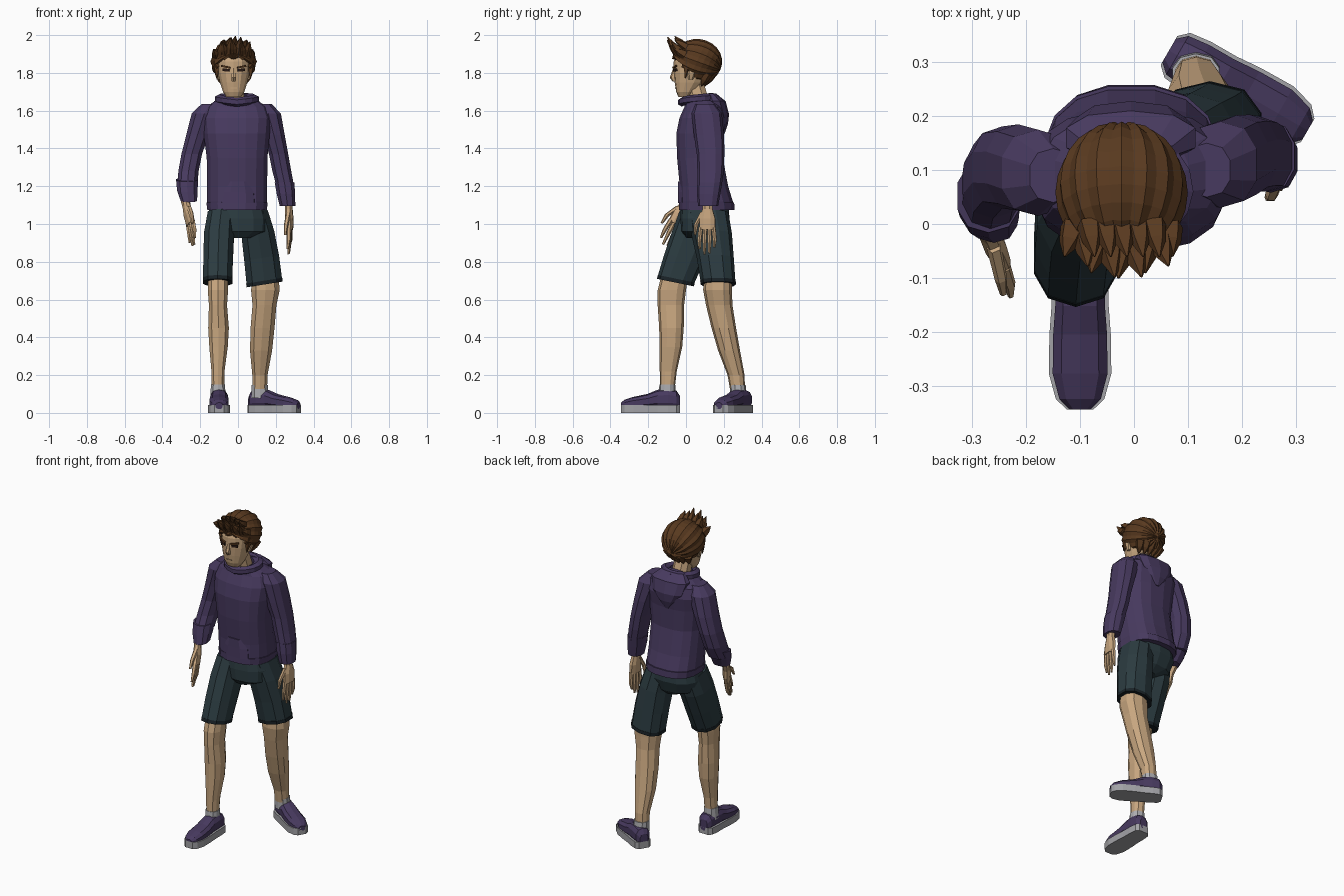
import bpy, bmesh, math
from mathutils import Vector, Matrix


def mat(name, r, g, b):
    m = bpy.data.materials.new(name)
    m.diffuse_color = (r, g, b, 1)
    return m


PURPLE = mat("purple cloth", .064, .042, .115)
TEAL = mat("dark teal cloth", .025, .045, .053)
HEM = mat("dark hem", .010, .016, .020)
SKIN = mat("skin", .58, .385, .215)
HAIR = mat("brown hair", .10, .042, .014)
DARK = mat("dark eyes", .022, .010, .007)
GREY = mat("grey rubber", .36, .36, .38)
SOCK = mat("light grey sock", .42, .42, .44)
X, Y, Z = Vector((1, 0, 0)), Vector((0, 1, 0)), Vector((0, 0, 1))


def finish(name, bm, material):
    bmesh.ops.recalc_face_normals(bm, faces=bm.faces)
    me = bpy.data.meshes.new(name)
    bm.to_mesh(me)
    bm.free()
    me.materials.append(material)
    ob = bpy.data.objects.new(name, me)
    bpy.context.collection.objects.link(ob)
    return ob


def loft(name, rings, material, n=10, power=.85, closed=False):
    """Skin a row of (centre, half-axis, half-axis) cross-sections."""
    bm = bmesh.new()
    rows = []
    for c, u, v in rings:
        row = []
        for i in range(n):
            a = 2 * math.pi * (i + .5) / n
            ca, sa = math.cos(a), math.sin(a)
            row.append(bm.verts.new(Vector(c)
                       + u * math.copysign(abs(ca) ** power, ca)
                       + v * math.copysign(abs(sa) ** power, sa)))
        rows.append(row)
    pairs = list(zip(rows, rows[1:]))
    if closed:
        pairs.append((rows[-1], rows[0]))
    else:
        bm.faces.new(rows[0])
        bm.faces.new(rows[-1])
    for p, q in pairs:
        for i in range(n):
            j = (i + 1) % n
            bm.faces.new((p[i], p[j], q[j], q[i]))
    return finish(name, bm, material)


def tube(name, rows, material, n=10, power=.85, tx=0, ty=0):
    """Level rings (x, y, z, rx, ry), optionally tilted."""
    return loft(name, [(Vector(r[:3]), X * r[3] + Z * tx, Y * r[4] + Z * ty) for r in rows],
                material, n, power)


def spike(name, a, b, r, material, n=5):
    a, b = Vector(a), Vector(b)
    d = (b - a).normalized()
    u = d.cross(X if abs(d.x) < .8 else Y).normalized()
    v = d.cross(u)
    mid = a.lerp(b, .5)
    return loft(name, [(a, u * r, v * r), (mid, u * r * .75, v * r * .75),
                       (b, u * r * .08, v * r * .08)], material, n)


def plate(name, loc, size, yaw, material, roll=0):
    bm = bmesh.new()
    bmesh.ops.create_cube(bm, size=1, matrix=Matrix.Translation(loc) @ Matrix.Rotation(yaw, 4, 'Z')
                          @ Matrix.Rotation(roll, 4, 'Y') @ Matrix.Diagonal((*size, 1)))
    return finish(name, bm, material)


# Hoodie body, hem band and front pocket
tube("hoodie_body", [(-.005, .11, 1.085, .155, .145), (-.005, .107, 1.12, .162, .143),
                     (-.005, .095, 1.20, .162, .13), (-.005, .074, 1.35, .163, .123),
                     (-.007, .074, 1.48, .178, .127), (-.007, .088, 1.56, .185, .125),
                     (-.007, .095, 1.62, .165, .105), (-.007, .085, 1.655, .11, .09)],
     PURPLE, 16, .8)
tube("hoodie_hem", [(-.005, .11, 1.075, .16, .15), (-.005, .109, 1.115, .165, .148)], PURPLE, 16, .8)
tube("hoodie_pocket", [(0, .06, 1.11, .11, .105), (0, .06, 1.17, .105, .104),
                       (0, .055, 1.225, .08, .099)], PURPLE, 12, .7)

# Hood: rolled collar round the neck and folded pouch on the back
collar = []
for i in range(16):
    a = 2 * math.pi * i / 16
    out = Vector((math.cos(a), math.sin(a), 0))
    back = math.sin(a) * .5 + .5
    c = Vector((-.006 + .092 * out.x, .06 + .082 * out.y, 1.645 + .025 * math.sqrt(back)))
    collar.append((c, out * (.022 + .012 * back), Z * .024))
loft("hood_collar", collar, PURPLE, 6, 1, closed=True)
tube("hood_pouch", [(-.006, .135, 1.69, .08, .025), (-.006, .16, 1.65, .125, .05),
                    (-.006, .18, 1.58, .105, .048), (-.006, .187, 1.53, .065, .035),
                    (-.006, .185, 1.48, .015, .02)], PURPLE, 10)

# Sleeves and cuffs
tube("right_sleeve", [(-.15, .09, 1.635, .045, .05), (-.178, .095, 1.585, .07, .08),
                      (-.215, .105, 1.47, .062, .08), (-.245, .105, 1.37, .057, .076),
                      (-.262, .085, 1.28, .056, .075), (-.268, .05, 1.20, .055, .068)], PURPLE)
tube("right_cuff", [(-.27, .052, 1.235, .06, .068), (-.268, .035, 1.18, .057, .062),
                    (-.26, .015, 1.125, .045, .05)], PURPLE, ty=.01)
tube("left_sleeve", [(.135, .1, 1.635, .045, .05), (.16, .11, 1.585, .07, .08),
                     (.19, .122, 1.47, .06, .08), (.215, .13, 1.37, .053, .073),
                     (.232, .13, 1.28, .052, .07), (.25, .125, 1.20, .049, .064)], PURPLE)
tube("left_cuff", [(.246, .126, 1.22, .054, .066), (.254, .12, 1.16, .051, .062),
                   (.262, .117, 1.095, .043, .053)], PURPLE)


def hand(side, wrist, d, s, length):
    """Wrist, palm, four fingers and a thumb; d runs to the tips, s across the knuckles."""
    w, d = Vector(wrist), Vector(d).normalized()
    s = Vector(s)
    s = (s - d * s.dot(d)).normalized()
    t = d.cross(s)
    at = lambda a, b, c=0: w + d * a * length + s * b + t * c
    loft(side + "_palm", [(at(-.1, 0), s * .027, t * .024), (at(.12, 0), s * .028, t * .02),
                          (at(.3, 0), s * .044, t * .022), (at(.52, 0), s * .045, t * .017)], SKIN, 8)
    for k, tip in enumerate((.9, 1, .98, .86)):
        b = .034 - .0225 * k
        loft(f"{side}_finger_{k + 1}", [(at(.48, b), s * .012, t * .013),
             (at(.72, b * 1.2, .004), s * .011, t * .011),
             (at(tip, b * 1.15, .012), s * .006, t * .006)], SKIN, 6)
    loft(side + "_thumb", [(at(.18, .025), s * .015, t * .014), (at(.42, .06, .012), s * .012, t * .012),
                           (at(.62, .066, .02), s * .006, t * .007)], SKIN, 6)


hand("right", (-.278, .0, 1.12), (.05, -.10, -.22), (.3, -.75, .2), .262)
hand("left", (.268, .115, 1.11), (.012, -.005, -.26), (-.1, -1, 0), .27)

# Shorts
tube("shorts_hips", [(-.005, .1, 1.12, .14, .125), (-.002, .1, 1.03, .165, .13),
                     (.005, .09, .96, .15, .115), (.008, .085, .925, .06, .08)], TEAL, 14, .8)
tube("shorts_right_leg", [(-.088, .075, 1.06, .075, .105), (-.1, .04, .95, .083, .11),
                          (-.105, -.01, .82, .082, .105), (-.108, -.055, .70, .08, .096)], TEAL, ty=-.02)
tube("shorts_right_hem", [(-.108, -.051, .71, .081, .098), (-.108, -.056, .69, .081, .098)],
     HEM, ty=-.02)
tube("shorts_left_leg", [(.08, .115, 1.06, .08, .11), (.105, .135, .95, .09, .108),
                         (.125, .155, .82, .096, .098), (.14, .17, .69, .098, .092)], TEAL, tx=.016)
tube("shorts_left_hem", [(.139, .169, .70, .1, .094), (.141, .171, .68, .1, .094)], HEM, tx=.016)

# Legs and socks
tube("right_leg", [(-.105, -.055, .75, .055, .07), (-.106, -.075, .65, .056, .075),
                   (-.106, -.08, .57, .05, .07), (-.103, -.077, .45, .057, .065),
                   (-.103, -.08, .35, .051, .06), (-.106, -.094, .22, .036, .045),
                   (-.106, -.1, .1, .034, .037)], SKIN)
tube("left_leg", [(.145, .17, .75, .07, .075), (.145, .167, .65, .079, .076),
                  (.14, .176, .57, .066, .07), (.13, .2, .45, .066, .065),
                  (.122, .228, .33, .061, .058), (.116, .265, .2, .042, .045),
                  (.115, .275, .1, .04, .038)], SKIN)
tube("right_sock", [(-.106, -.1, .08, .042, .045), (-.106, -.099, .15, .039, .042)], SOCK)
tube("left_sock", [(.116, .278, .08, .046, .044), (.115, .274, .148, .045, .042)], SOCK)


def shoe(side, heel, d, length):
    h, d = Vector((*heel, 0)), Vector((*d, 0)).normalized()
    s = Vector((-d.y, d.x, 0))
    shape = [(0, .026, .09), (.06, .043, .118), (.2, .048, .128), (.38, .048, .122), (.55, .052, .1),
             (.78, .053, .085), (.93, .04, .07), (.99, .02, .055)]
    loft(side + "_shoe", [(h + d * t * length + Z * (.02 + (z - .02) / 2), s * w, Z * (z - .02) / 2)
                          for t, w, z in shape], PURPLE, 10, .8)
    bm = bmesh.new()
    outline = [h + d * t * length + s * k * (w + .005) for k in (1, -1)
               for t, w, z in shape[::k]]
    face = bm.faces.new([bm.verts.new(p) for p in outline])
    new = bmesh.ops.extrude_face_region(bm, geom=[face])["geom"]
    bmesh.ops.translate(bm, verts=[g for g in new if isinstance(g, bmesh.types.BMVert)], vec=Z * .042)
    finish(side + "_sole", bm, GREY)


shoe("right", (-.1, -.032), (0, -1), .315)
shoe("left", (.065, .322), (.866, -.5), .30)

# Head and neck
CX = -.023
tube("neck", [(-.01, .085, 1.6, .055, .055), (-.02, .045, 1.74, .05, .055)], SKIN, 8)
tube("head", [(CX, -.008, 1.672, .04, .032), (CX, .0, 1.70, .058, .052), (CX, .02, 1.75, .074, .08),
              (CX, .035, 1.80, .085, .1), (CX, .045, 1.86, .09, .11), (CX, .055, 1.92, .085, .1),
              (CX, .055, 1.955, .05, .06)], SKIN, 14)
loft("nose", [(Vector((CX, -.06, 1.825)), X * .008, Y * .008), (Vector((CX, -.068, 1.775)), X * .014, Y * .018),
              (Vector((CX, -.06, 1.755)), X * .012, Y * .012)], SKIN, 6)
plate("mouth", (CX, -.0545, 1.72), (.035, .008, .004), 0, SKIN)
for k, side in ((-1, "right"), (1, "left")):
    plate(side + "_eye", (CX + k * .04, -.057, 1.815), (.038, .009, .014), k * .35, DARK, k * -.1)
    plate(side + "_brow", (CX + k * .042, -.060, 1.832), (.05, .009, .009), k * .35, HAIR, k * -.2)
    tube(side + "_ear", [(CX + k * .083, .025, 1.765, .008, .012), (CX + k * .09, .03, 1.80, .012, .024),
                         (CX + k * .094, .035, 1.83, .009, .018)], SKIN, 6)
    spike(side + "_sideburn", (CX + k * .092, .01, 1.86), (CX + k * .088, -.005, 1.77), .02, HAIR)

# Hair cap: ridged locks running front to back, trimmed along the hairline
bm = bmesh.new()
bmesh.ops.create_uvsphere(bm, u_segments=32, v_segments=12, radius=1)
lean = Matrix.Rotation(math.radians(68), 3, 'X')
for v in bm.verts:
    a = round(math.atan2(v.co.y, v.co.x) / (math.pi / 16))
    p = lean @ (v.co * (1.0 if a % 2 else 1.05))
    v.co = Vector((CX + p.x * .117, .058 + p.y * .127, 1.86 + p.z * .114))
low = [f for f in bm.faces if f.calc_center_median().z < 1.822 - .83 * f.calc_center_median().y]
bmesh.ops.delete(bm, geom=low, context='FACES')
cap = finish("hair_cap", bm, HAIR)
thick = cap.modifiers.new("thickness", 'SOLIDIFY')
thick.thickness = .012

# Swept-up fringe and nape locks
for i in range(9):
    f = i / 4 - 1
    top = 1.975 - .05 * f * f + (.018 if i % 2 else 0)
    spike(f"fringe_{i + 1}", (CX + f * .088, -.035 + .03 * f * f, 1.895),
          (CX + f * .1 + (.012 if i % 2 else -.006), -.1 + .04 * f * f, top), .027, HAIR)
for i in range(5):
    f = i / 2 - 1
    spike(f"crown_lock_{i + 1}", (CX + f * .06, .0, 1.935), (CX + f * .06 + .01, -.06, 1.995 - .02 * abs(f)),
          .024, HAIR)
    spike(f"nape_lock_{i + 1}", (CX + f * .07, .135 - .02 * f * f, 1.80),
          (CX + f * .055, .10 - .02 * f * f, 1.73), .03, HAIR)
